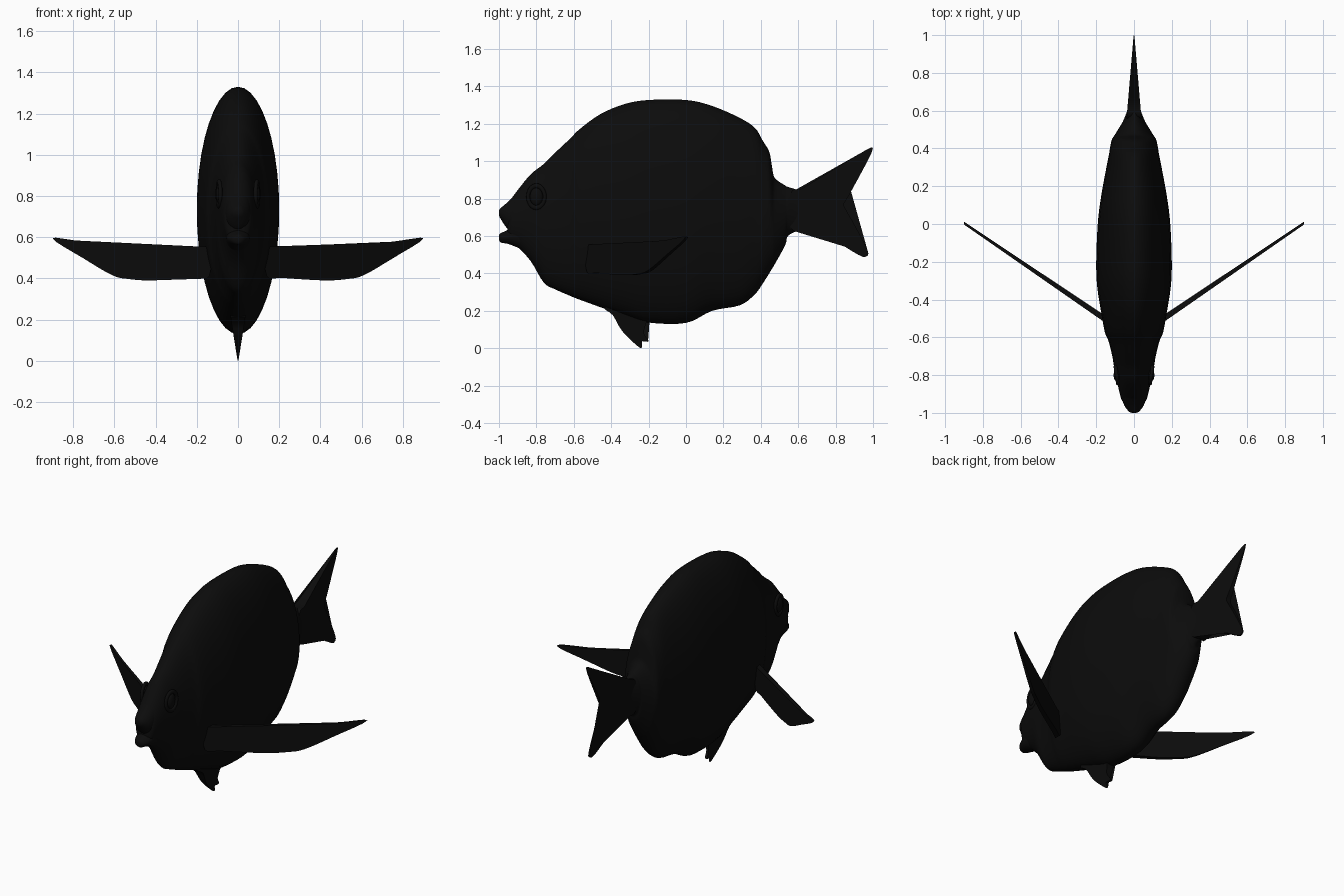
import bpy
import bmesh
import math
from mathutils import Vector

default = bpy.data.objects.get("Cube")
if default:
    bpy.data.objects.remove(default, do_unlink=True)


def material(name, value):
    mat = bpy.data.materials.new(name)
    colour = (value, value, value, 1)
    mat.use_nodes = True
    mat.diffuse_color = colour
    mat.node_tree.nodes["Principled BSDF"].inputs["Base Color"].default_value = colour
    return mat


black = material("soft black", 0.0035)


def finish(name, bm, angle=50):
    """Turn a bmesh into a smooth-shaded object."""
    bmesh.ops.recalc_face_normals(bm, faces=bm.faces[:])
    mesh = bpy.data.meshes.new(name)
    bm.to_mesh(mesh)
    bm.free()
    mesh.materials.append(black)
    obj = bpy.data.objects.new(name, mesh)
    bpy.context.collection.objects.link(obj)
    bpy.ops.object.select_all(action="DESELECT")
    obj.select_set(True)
    bpy.context.view_layer.objects.active = obj
    bpy.ops.object.shade_smooth_by_angle(angle=math.radians(angle))
    return obj


def spline(rows, steps=4, closed=False):
    """Pass a smooth curve through rows of any dimension."""
    pts = [Vector(row) for row in rows]
    count = len(pts)

    def pick(i):
        return pts[i % count] if closed else pts[max(0, min(count - 1, i))]

    result = []
    for i in range(count if closed else count - 1):
        a, b, c, d = (pick(i + k) for k in (-1, 0, 1, 2))
        for s in range(steps):
            t = s / steps
            result.append(b + (c - a) * (t / 2)
                          + (a * 2 - b * 5 + c * 4 - d) * (t * t / 2)
                          + (b * 3 - a - c * 3 + d) * (t ** 3 / 2))
    if not closed:
        result.append(pts[-1])
    return result


def loft(name, sections, sides=40):
    """Join elliptical sections given as y, top, bottom, half width."""
    bm = bmesh.new()
    rings = []
    for y, top, bottom, width in spline(sections):
        ring = []
        for k in range(sides):
            angle = math.tau * k / sides
            z = (top + bottom) / 2 + (top - bottom) / 2 * math.sin(angle)
            ring.append(bm.verts.new((width * math.cos(angle), y, z)))
        rings.append(ring)
    for first, second in zip(rings, rings[1:]):
        for k in range(sides):
            n = (k + 1) % sides
            bm.faces.new((first[k], first[n], second[n], second[k]))
    bm.faces.new(rings[0])
    bm.faces.new(rings[-1])
    return finish(name, bm)


def fin(name, outline, place):
    """Build a tapering plate; place(a, b, side) gives each point in space."""
    bm = bmesh.new()
    pts = spline(outline, closed=True)
    sheets = [[bm.verts.new(place(a, b, side)) for a, b in pts] for side in (-1, 1)]
    caps = [bm.faces.new(sheet) for sheet in sheets]
    for k in range(len(pts)):
        n = (k + 1) % len(pts)
        bm.faces.new((sheets[0][k], sheets[0][n], sheets[1][n], sheets[1][k]))
    bmesh.ops.triangulate(bm, faces=caps)
    return finish(name, bm)


# Deep, narrow body with a stepped rear edge and a thin tail stalk
loft("body", [
    (-.955, .77, .56, .03), (-.94, .79, .56, .06), (-.9, .845, .54, .075),
    (-.83, .93, .465, .09), (-.76, .985, .35, .105), (-.7, 1.045, .315, .115),
    (-.62, 1.12, .28, .135), (-.57, 1.17, .26, .155), (-.46, 1.25, .22, .175),
    (-.33, 1.305, .175, .195), (-.2, 1.327, .137, .2), (0, 1.327, .135, .192),
    (.14, 1.295, .2, .175), (.29, 1.23, .23, .148), (.37, 1.176, .29, .132),
    (.41, 1.11, .345, .126), (.445, 1.05, .4, .118), (.46, .97, .425, .11),
    (.475, .91, .45, .1), (.53, .87, .55, .066), (.545, .862, .6, .058),
    (.6, .845, .63, .036), (.65, .82, .66, .026), (.72, .78, .72, .008)])

# Parted lips
loft("upper_lip", [(-1, .735, .71, .012), (-.99, .75, .69, .03),
                   (-.95, .785, .635, .056), (-.88, .86, .6, .07)])
loft("lower_lip", [(-1, .605, .58, .012), (-.99, .615, .565, .03),
                   (-.95, .635, .557, .052), (-.88, .68, .53, .06)])

# Forked tail, thinning towards the rear
fin("tail_fin", [
    (.56, .83), (.64, .857), (.79, .95), (.97, 1.064), (.995, 1.053),
    (.93, .925), (.87, .815), (.845, .76), (.89, .68), (.97, .525),
    (.962, .49), (.92, .5), (.77, .59), (.67, .63), (.56, .64)],
    lambda a, b, side: (side * (.002 + .085 * (1 - a)), a, b))

# Ragged belly fin, thinning downwards
fin("belly_fin", [
    (-.43, .22), (-.39, .175), (-.34, .09), (-.255, .008), (-.235, .008),
    (-.243, .036), (-.2, .037), (-.225, .08), (-.215, .13), (-.2, .22)],
    lambda a, b, side: (side * (.002 + .16 * b), a, b))

# Swept side fins
SIDE_FIN = [(.14, .54), (.22, .555), (.5, .565), (.75, .578), (.9, .594),
            (.75, .497), (.61, .415), (.53, .397), (.42, .39), (.22, .402), (.14, .41)]
for label, mirror in (("left", 1), ("right", -1)):
    fin(label + "_side_fin", SIDE_FIN, lambda a, b, side: (
        mirror * a, -.485 + .68 * (a - .18) + side * (.021 - .015 * a), b))

# Eyes with raised oval rims
for label, mirror in (("left", 1), ("right", -1)):
    bm = bmesh.new()
    bmesh.ops.create_uvsphere(bm, u_segments=24, v_segments=12, radius=1)
    bmesh.ops.scale(bm, vec=(.018, .034, .048), verts=bm.verts)
    bmesh.ops.translate(bm, vec=(mirror * .09, -.8, .81), verts=bm.verts)
    finish(label + "_eye", bm)
    bpy.ops.mesh.primitive_torus_add(
        major_segments=32, minor_segments=10, major_radius=.045, minor_radius=.01,
        location=(mirror * .092, -.8, .81),
        rotation=(0, math.pi / 2, mirror * -.15))
    rim = bpy.context.object
    rim.name = label + "_eye_rim"
    rim.scale.x = 1.3
    rim.data.materials.append(black)
    bpy.ops.object.shade_smooth_by_angle(angle=math.radians(50))
